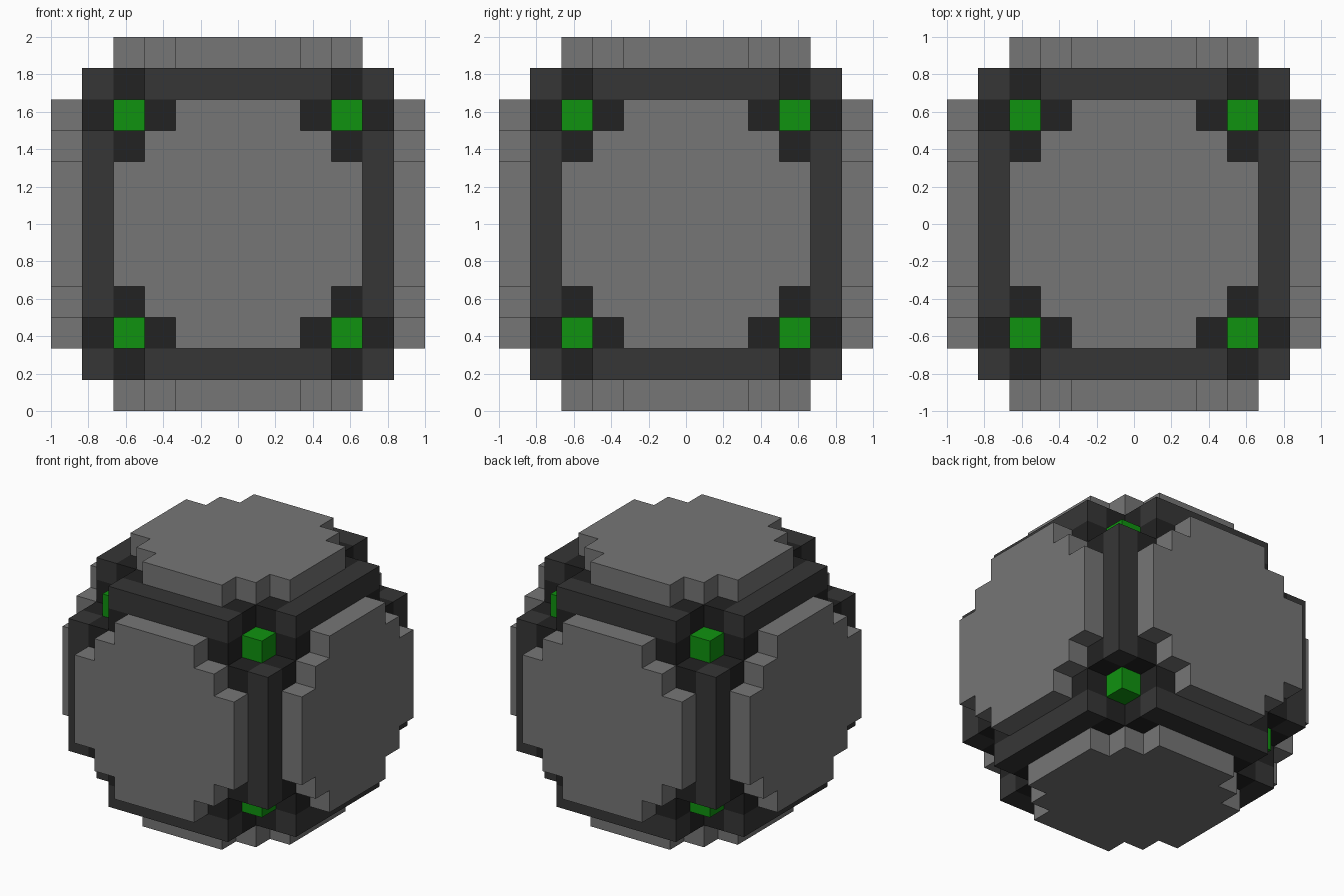
import bpy, bmesh
from itertools import permutations, product
from mathutils import Matrix, Vector

U = 1 / 6                      # one block
CENTRE = Vector((0, 0, 1))

cube = bpy.data.objects.get("Cube")
if cube:
    bpy.data.objects.remove(cube, do_unlink=True)


def material(name, rgb):
    m = bpy.data.materials.new(name)
    m.use_nodes = True
    m.diffuse_color = (*rgb, 1)
    m.node_tree.nodes["Principled BSDF"].inputs["Base Color"].default_value = (*rgb, 1)
    return m


GREY = material("panel grey", (0.18, 0.18, 0.18))
DARK = material("frame charcoal", (0.037, 0.037, 0.037))
BLACK = material("corner black", (0.0165, 0.0165, 0.0165))
GREEN = material("light green", (0.005, 0.29, 0.005))


def finish(bm, name, mat):
    bmesh.ops.recalc_face_normals(bm, faces=bm.faces)
    mesh = bpy.data.meshes.new(name)
    bm.to_mesh(mesh)
    bm.free()
    mesh.materials.append(mat)
    ob = bpy.data.objects.new(name, mesh)
    ob.location = CENTRE
    bpy.context.collection.objects.link(ob)


def add_box(bm, mid, size):
    """Box in block units, relative to the centre of the body."""
    m = Matrix.Translation(Vector(mid) * U) @ Matrix.Diagonal((*(Vector(size) * U), 1))
    bmesh.ops.create_cube(bm, size=1, matrix=m)


SIDES = [("right", "left"), ("front", "back"), ("bottom", "top")]


def side(axis, sign):
    return SIDES[axis][sign > 0]


# Six raised panels: a square with stepped corners, extruded by one block
quarter = [(4, 2), (3, 2), (3, 3), (2, 3), (2, 4)]
outline = []
for sx, sy in [(1, 1), (-1, 1), (-1, -1), (1, -1)]:
    pts = [(sx * a, sy * b) for a, b in quarter]
    outline += pts if sx * sy > 0 else pts[::-1]

for axis, sign in product(range(3), (-1, 1)):
    bm = bmesh.new()
    verts = []
    for a, b in outline:
        p = Vector((0, 0, 0))
        p[axis], p[(axis + 1) % 3], p[(axis + 2) % 3] = 5 * sign, a, b
        verts.append(bm.verts.new(p * U))
    face = bm.faces.new(verts)
    ext = bmesh.ops.extrude_face_region(bm, geom=[face], use_keep_orig=True)
    move = Vector((0, 0, 0))
    move[axis] = sign * U
    bmesh.ops.translate(bm, vec=move,
                        verts=[v for v in ext["geom"] if isinstance(v, bmesh.types.BMVert)])
    finish(bm, side(axis, sign) + "_panel", GREY)

# Twelve frame bars along the edges
for axis, s, t in product(range(3), (-1, 1), (-1, 1)):
    j, k = (axis + 1) % 3, (axis + 2) % 3
    mid, size = [0, 0, 0], [1, 1, 1]
    mid[j], mid[k], size[axis] = 4.5 * s, 4.5 * t, 6
    bm = bmesh.new()
    add_box(bm, mid, size)
    finish(bm, f"{side(j, s)}_{side(k, t)}_frame_bar", DARK)

# Eight corners: a green light held by six black bracket blocks
for signs in product((-1, 1), repeat=3):
    corner = "_".join(side(i, s) for i, s in enumerate(signs))
    bm = bmesh.new()
    add_box(bm, [3.5 * s for s in signs], (1, 1, 1))
    finish(bm, corner + "_light", GREEN)
    bm = bmesh.new()
    for cell in permutations((2.5, 3.5, 4.5)):
        add_box(bm, [c * s for c, s in zip(cell, signs)], (1, 1, 1))
    finish(bm, corner + "_bracket", BLACK)
